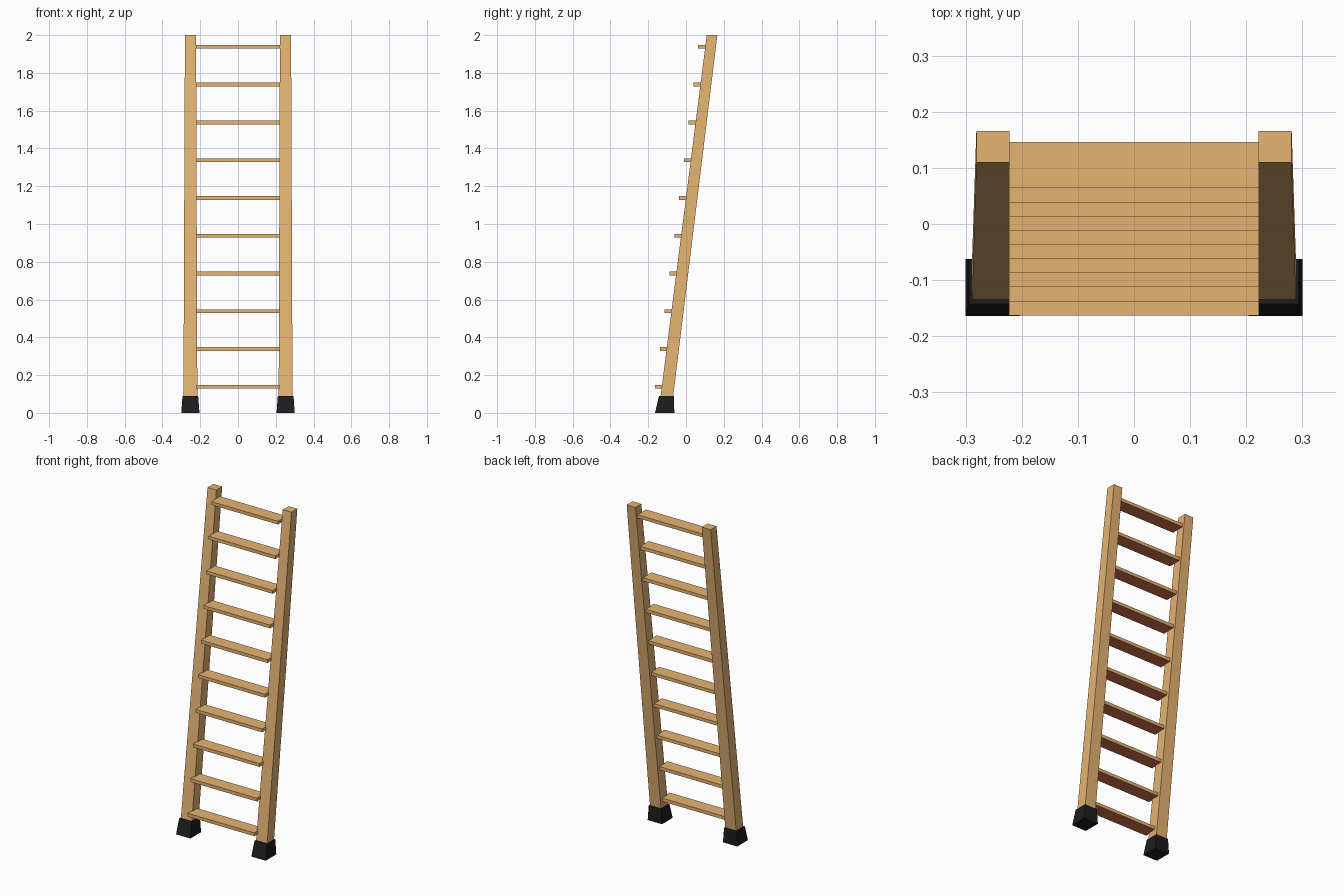
import bpy
import bmesh

if "Cube" in bpy.data.objects:
    bpy.data.objects.remove(bpy.data.objects["Cube"])


def material(name, color):
    m = bpy.data.materials.new(name)
    m.diffuse_color = (*color, 1)
    m.use_nodes = True
    m.node_tree.nodes["Principled BSDF"].inputs["Base Color"].default_value = m.diffuse_color
    return m


wood = material("light wood", (0.79, 0.456, 0.17))
brown = material("brown underside", (0.65, 0.17, 0.074))
rubber = material("black rubber", (0.0125, 0.0125, 0.0125))


def frustum(name, low, high, mats):
    """Tapered box between two rectangles, each (x0, x1, y0, y1, z)."""
    bm = bmesh.new()
    rings = []
    for x0, x1, y0, y1, z in (low, high):
        rings.append([bm.verts.new((x, y, z)) for x, y in
                      ((x0, y0), (x1, y0), (x1, y1), (x0, y1))])
    a, b = rings
    bm.faces.new(a[::-1])
    bm.faces.new(b)
    for i in range(4):
        j = (i + 1) % 4
        bm.faces.new((a[i], a[j], b[j], b[i]))
    bm.normal_update()
    # a second material, if given, colours the underside
    for f in bm.faces:
        if f.normal.z < -0.9 and len(mats) > 1:
            f.material_index = 1
    mesh = bpy.data.meshes.new(name)
    bm.to_mesh(mesh)
    bm.free()
    for m in mats:
        mesh.materials.append(m)
    ob = bpy.data.objects.new(name, mesh)
    bpy.context.collection.objects.link(ob)
    return ob


def mirrored(ob):
    ob.modifiers.new("mirror", 'MIRROR').use_axis[0] = True


# leaning side rails, slightly thicker toward the bottom
mirrored(frustum("side_rail",
                 (0.215, 0.289, -0.142, -0.075, 0.03),
                 (0.222, 0.281, 0.110, 0.166, 2.0), [wood]))

# rubber feet, flared forward
mirrored(frustum("foot",
                 (0.204, 0.300, -0.164, -0.062, 0.0),
                 (0.211, 0.294, -0.143, -0.063, 0.09), [rubber]))

# flat rungs climbing along the rails
for i in range(10):
    z = 0.138 + 0.2 * i
    y = -0.163 + 0.0252 * i
    frustum(f"rung_{i + 1}",
            (-0.223, 0.223, y, y + 0.082, z - 0.01),
            (-0.223, 0.223, y, y + 0.082, z + 0.01), [wood, brown])
